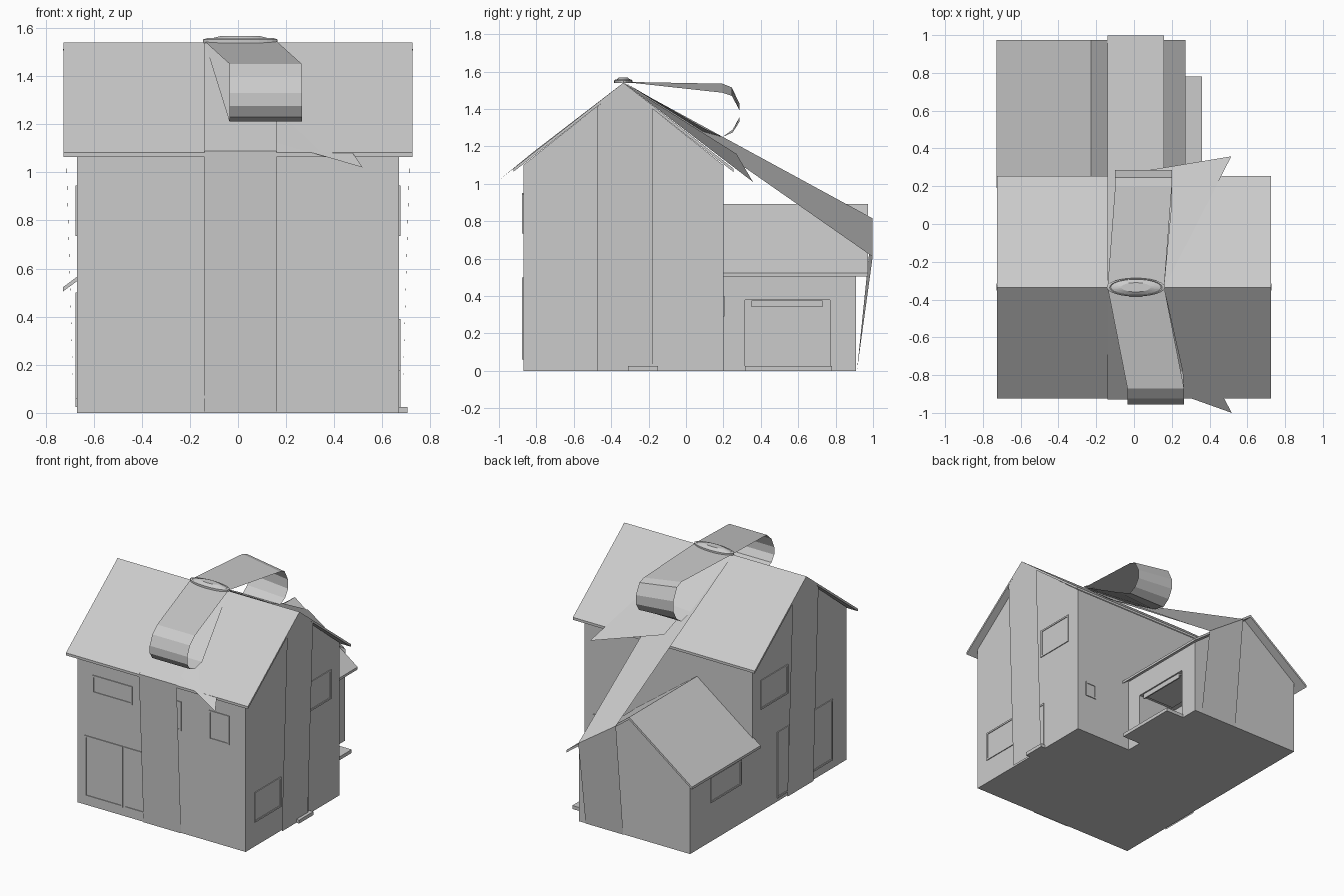
import bpy, bmesh
from math import cos, sin, pi

if "Cube" in bpy.data.objects:
    bpy.data.objects.remove(bpy.data.objects["Cube"])

def mesh(name, verts, faces, solid=True):
    me = bpy.data.meshes.new(name)
    me.from_pydata(verts, [], faces)
    bm = bmesh.new(); bm.from_mesh(me)
    if solid:
        bmesh.ops.recalc_face_normals(bm, faces=bm.faces)
    bm.to_mesh(me); bm.free()
    ob = bpy.data.objects.new(name, me)
    bpy.context.collection.objects.link(ob)
    return ob

def prism(name, pts, axis, a, b):
    """Extrude a profile: (y, z) points along x, or (x, z) points along y."""
    put = (lambda p, t: (t, p[0], p[1])) if axis == 'x' else (lambda p, t: (p[0], t, p[1]))
    n = len(pts)
    verts = [put(p, a) for p in pts] + [put(p, b) for p in pts]
    faces = [tuple(range(n)), tuple(range(n, 2 * n))]
    faces += [(i, (i + 1) % n, n + (i + 1) % n, n + i) for i in range(n)]
    return mesh(name, verts, faces)

def box(name, x0, x1, y0, y1, z0, z1):
    return prism(name, [(y0, z0), (y1, z0), (y1, z1), (y0, z1)], 'x', x0, x1)

def roof(name, mid, half, ridge, eave, axis, a, b, t=0.018):
    l, r = mid - half, mid + half
    return prism(name, [(l, eave), (mid, ridge), (r, eave), (r, eave - t),
                        (mid, ridge - t), (l, eave - t)], axis, a, b)

def window(name, axis, wall, out, u0, u1, z0, z1):
    """Thin raised frame with a sunk pane on a wall (axis = wall normal)."""
    rings = []
    for inset, d in ((0, -.002), (0, .006), (.012, .006), (.012, .001)):
        p = wall + out * d
        q = [(u0 + inset, z0 + inset), (u1 - inset, z0 + inset),
             (u1 - inset, z1 - inset), (u0 + inset, z1 - inset)]
        rings += [(p, u, z) if axis == 'x' else (u, p, z) for u, z in q]
    faces = [(4 * k + i, 4 * k + (i + 1) % 4, 4 * k + 4 + (i + 1) % 4, 4 * k + 4 + i)
             for k in range(3) for i in range(4)]
    return mesh(name, rings, faces + [(0, 1, 2, 3), (12, 13, 14, 15)])

def strip(name, left, right):
    """Flat ribbon between two edge paths."""
    n = len(left)
    return mesh(name, left + right, [(i, n + i, n + i + 1, i + 1) for i in range(n - 1)], False)

RY, RZ = -0.335, 1.54      # main ridge
XL, XR = -0.14, 0.16       # ribbon edges

# Main house and rear wing
prism("main_house", [(-.87, 0), (.2, 0), (.2, 1.1), (RY, 1.525), (-.87, 1.1)], 'x', -.67, .67)
roof("main_roof", RY, .588, RZ, 1.082, 'x', -.725, .725)
wing = prism("rear_wing", [(-.67, 0), (.215, 0), (.215, .54), (-.228, .875), (-.67, .54)], 'y', .19, .91)
roof("rear_wing_roof", -.228, .5, .892, .522, 'y', .19, .973)

# Garage opening cut into the wing, with raised door and step
cut = box("garage_cutter", -.1, .3, .315, .77, .025, .38)
cut.hide_render = True
cut.hide_set(True)
m = wing.modifiers.new("opening", 'BOOLEAN')
m.operation = 'DIFFERENCE'
m.solver = 'EXACT'
m.object = cut
prism("raised_garage_door", [(.2, .34), (.21, .34), (.21, .375), (-.05, .375), (-.05, .365), (.2, .365)],
      'y', .35, .73)
box("garage_step", .2, .36, .315, .78, 0, .025)
box("side_door_step", .66, .705, -.31, -.15, 0, .025)

# Windows and doors
for name, axis, wall, out, u0, u1, z0, z1 in (
    ("front_wide_window", 'y', -.87, -1, -.55, -.23, .82, .95),
    ("front_right_window", 'y', -.87, -1, .38, .54, .735, .945),
    ("front_middle_window", 'y', -.87, -1, 0, .157, .735, .945),
    ("front_glass_door_left", 'y', -.87, -1, -.61, -.307, .06, .5),
    ("front_glass_door_right", 'y', -.87, -1, -.297, .0, .06, .5),
    ("right_upper_window", 'x', .67, 1, -.19, .1, .735, .945),
    ("right_lower_window", 'x', .67, 1, -.77, -.47, .175, .39),
    ("right_side_door", 'x', .67, 1, -.3, -.16, .025, .36),
    ("left_upper_window", 'x', -.67, -1, -.2, .11, .735, .945),
    ("left_side_door", 'x', -.67, -1, -.22, -.08, .025, .5),
    ("left_glass_door", 'x', -.67, -1, -.71, -.44, .06, .5),
    ("wing_window", 'x', -.67, -1, .33, .68, .28, .46),
    ("back_small_window", 'y', .2, 1, .51, .6, .29, .4)):
    window(name, axis, wall, out, u0, u1, z0, z1)

# Ribbons wrapped down the four sides
front = [(RY, 1.545), (-.928, 1.088), (-.876, 0)]
strip("front_ribbon", [(XL, y, z) for y, z in front], [(XR, y, z) for y, z in front])
strip("back_ribbon", [(XL, RY, RZ), (XL, .998, .815), (XL, .914, 0)],
      [(XR, RY, RZ), (XR, .998, .61), (XR, .914, 0)])
for s, side in ((1, "right"), (-1, "left")):
    mesh(side + "_ribbon", [(s * .682, -.475, 0), (s * .682, -.18, 0), (s * .724, -.18, 1.41),
                            (s * .727, RY, 1.538), (s * .724, -.475, 1.41)], [(0, 1, 2, 3, 4)], False)

# Bow loops: (x shift, y, z, extra drop of the right edge)
def loop(name, pts):
    strip(name, [(XL + d, y, z) for d, y, z, e in pts], [(XR + d, y, z - e) for d, y, z, e in pts])

loop("front_bow_loop", [(0, RY, 1.545, 0), (.105, -.87, 1.45, 0), (.105, -.925, 1.40, 0),
                        (.105, -.955, 1.33, 0), (.105, -.955, 1.275, 0), (.105, -.925, 1.23, 0),
                        (.105, -.87, 1.21, 0), (.1, -.78, 1.225, 0), (0, RY, 1.545, 0)])
loop("back_bow_loop", [(0, RY, 1.545, 0), (.04, .195, 1.535, .048), (.04, .245, 1.515, .045),
                       (.04, .285, 1.43, .035), (.04, .285, 1.355, .025), (.04, .25, 1.29, .015),
                       (.04, .195, 1.25, 0), (.04, .09, 1.28, -.02), (0, RY, 1.545, 0)])

# Slanted bow tails
for name, p, q in (("front_bow_tail", (-.015, -.81, 1.175), (.518, -1.0, 1.02)),
                   ("back_bow_tail", (-.015, .27, 1.16), (.515, .358, 1.01))):
    strip(name, [(XL, RY, RZ), p], [(XR, RY, RZ), q])

# Flat oval knot
N = 24
rings = [(1, 1.538), (1, 1.552), (.9, 1.557), (.86, 1.553), (.5, 1.567)]
verts = [(.01 + .155 * r * cos(2 * pi * i / N), RY + .049 * r * sin(2 * pi * i / N), z)
         for r, z in rings for i in range(N)]
faces = [(k * N + i, k * N + (i + 1) % N, (k + 1) * N + (i + 1) % N, (k + 1) * N + i)
         for k in range(len(rings) - 1) for i in range(N)]
faces += [tuple(range(N)), tuple(range(4 * N, 5 * N))]
mesh("bow_knot", verts, faces)
